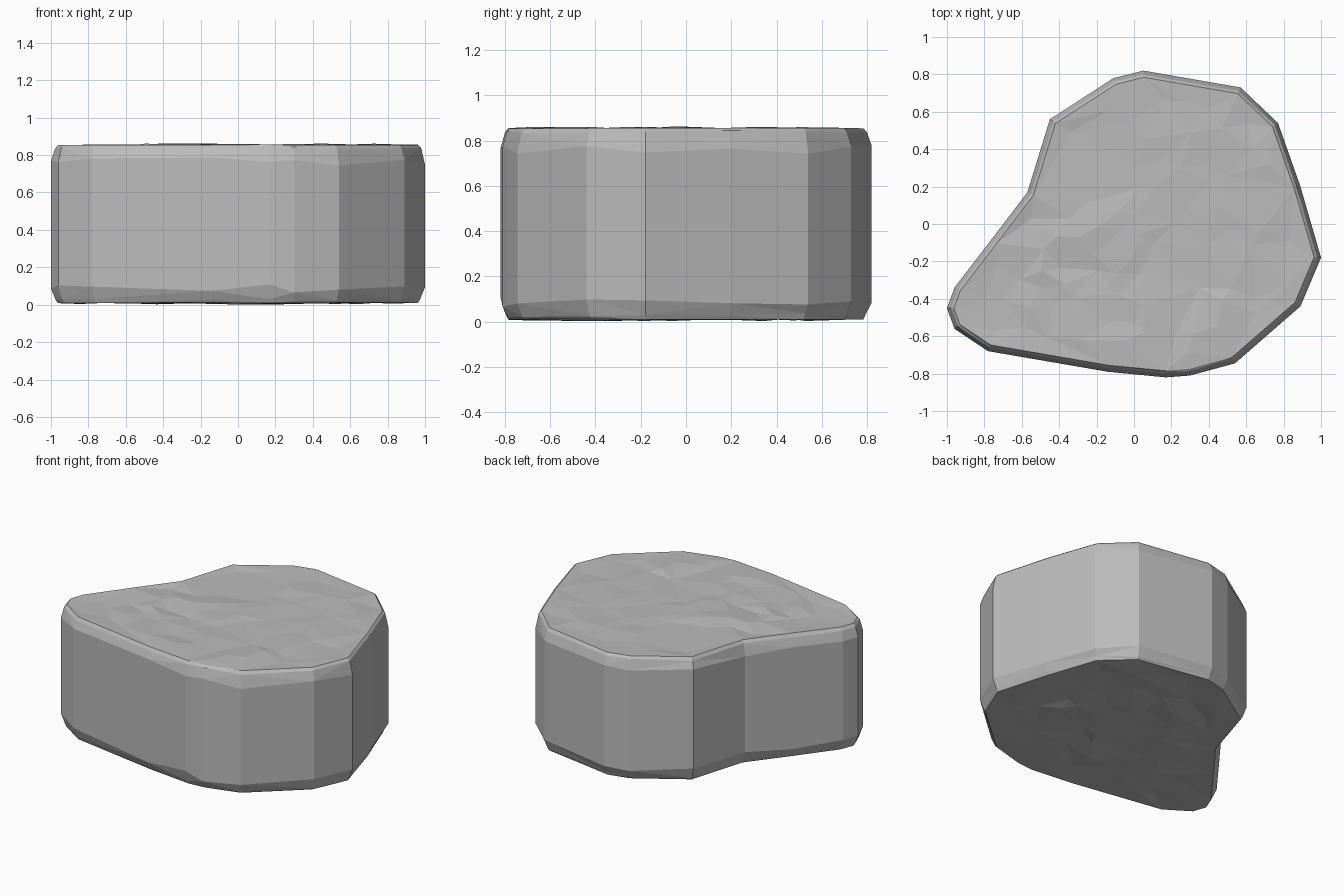
import bpy
import bmesh
import random
from mathutils import Vector
from mathutils.geometry import delaunay_2d_cdt

random.seed(7)
cube = bpy.data.objects.get("Cube")
if cube:
    bpy.data.objects.remove(cube, do_unlink=True)

# Stone colour
stone = bpy.data.materials.new("stone_grey")
stone.use_nodes = True
colour = (0.5, 0.5, 0.5, 1)
stone.diffuse_color = colour
stone.node_tree.nodes["Principled BSDF"].inputs["Base Color"].default_value = colour

# Plan outline, counter-clockwise
outline = [Vector(p) for p in (
    (1, -.18), (.89, .2), (.77, .54), (.57, .73), (.05, .82), (-.11, .78),
    (-.45, .56), (-.57, .17), (-.76, -.08), (-.96, -.34), (-1, -.45),
    (-.96, -.56), (-.78, -.68), (-.14, -.79), (.17, -.82), (.3, -.81),
    (.54, -.745), (.89, -.44))]
count = len(outline)


def inset(distance):
    """Move every outline corner inwards by a mitred distance."""
    result = []
    for i, p in enumerate(outline):
        a = (p - outline[i - 1]).normalized()
        b = (outline[(i + 1) % count] - p).normalized()
        na, nb = Vector((-a.y, a.x)), Vector((-b.y, b.x))
        result.append(p + (na + nb) * distance / (1 + na.dot(nb)))
    return result


def inside(p, ring):
    hit = False
    for a, b in zip(ring, ring[1:] + ring[:1]):
        if (a.y > p.y) != (b.y > p.y):
            if p.x < a.x + (p.y - a.y) * (b.x - a.x) / (b.y - a.y):
                hit = not hit
    return hit


bm = bmesh.new()

# Wall with chipped, bevelled rims: inset, height, height variation
rings = []
for depth, z, wobble in ((.035, .01, .002), (.025, .028, .008), (0, .085, .025),
                         (0, .765, .025), (.02, .838, .006), (.035, .855, .002)):
    rings.append([bm.verts.new((p.x, p.y, z + random.uniform(-wobble, wobble)))
                  for p in inset(depth)])
for low, high in zip(rings, rings[1:]):
    for i in range(count):
        j = (i + 1) % count
        bm.faces.new((low[i], low[j], high[j], high[i]))


def rough_cap(ring, z, bump, up):
    """Fill a rim with irregular, slightly uneven triangles."""
    points = [v.co.xy for v in ring]
    core = inset(.09)
    for _ in range(230):
        p = Vector((random.uniform(-1, 1), random.uniform(-.82, .82)))
        if inside(p, core) and all((p - q).length > .075 for q in points):
            points.append(p)
    edges = [(i, (i + 1) % count) for i in range(count)]
    coords, _, faces, origin, _, _ = delaunay_2d_cdt(points, edges, [], 1, 1e-5)
    verts = []
    for co, src in zip(coords, origin):
        if src and src[0] < count:
            verts.append(ring[src[0]])
        else:
            verts.append(bm.verts.new((co.x, co.y, z + random.uniform(-bump, bump))))
    for f in faces:
        bm.faces.new([verts[i] for i in (f if up else reversed(f))])


rough_cap(rings[-1], .853, .009, True)
rough_cap(rings[0], .011, .009, False)

bmesh.ops.triangulate(bm, faces=[f for f in bm.faces if len(f.verts) > 3])
bmesh.ops.recalc_face_normals(bm, faces=bm.faces)
mesh = bpy.data.meshes.new("stone_block")
bm.to_mesh(mesh)
bm.free()
mesh.materials.append(stone)
block = bpy.data.objects.new("stone_block", mesh)
bpy.context.collection.objects.link(block)
